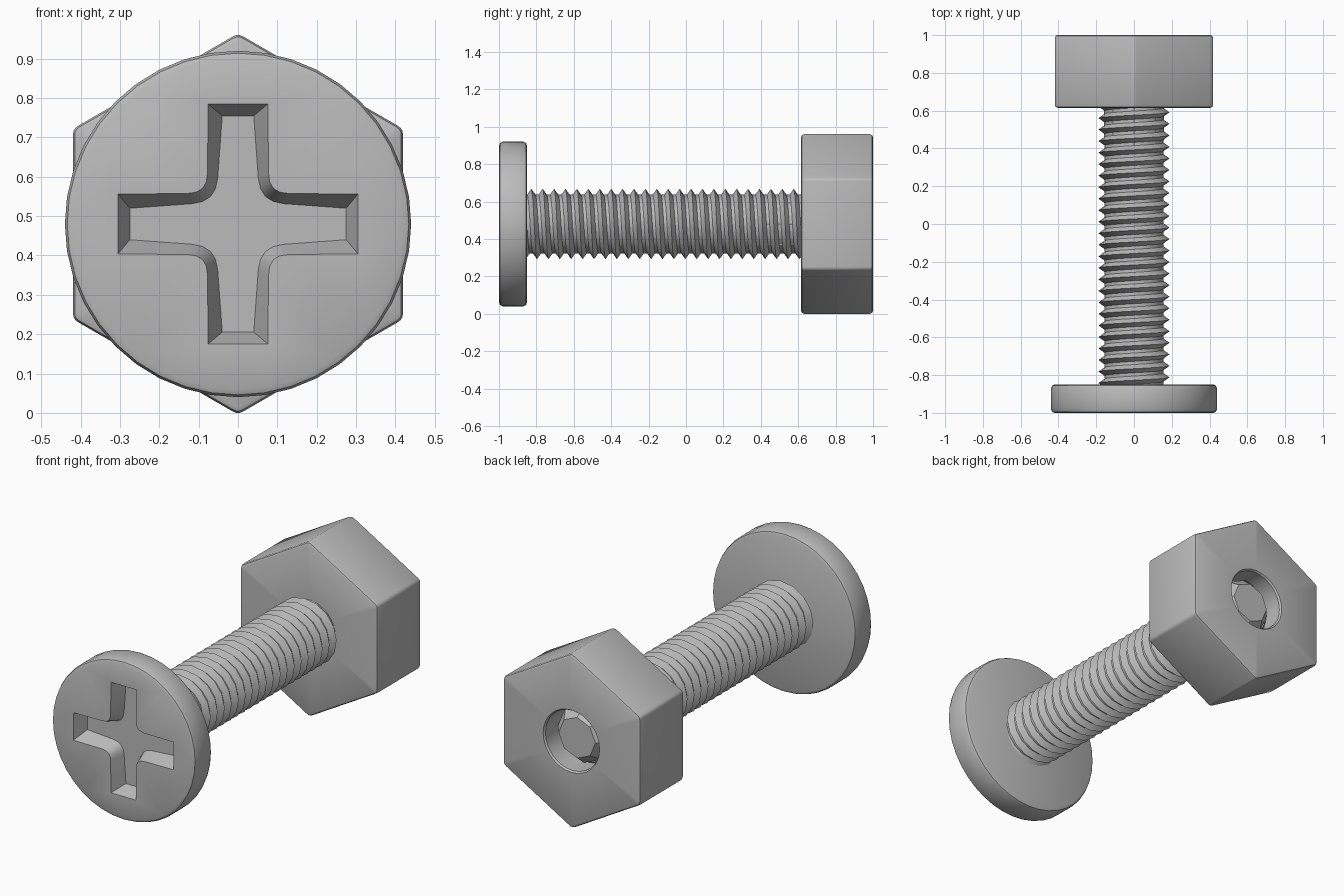
import bpy
import bmesh
from math import sin, cos, pi
from mathutils import Vector

AXIS_Z = 0.48

cube = bpy.data.objects.get("Cube")
if cube:
    bpy.data.objects.remove(cube)

steel = bpy.data.materials.new("grey steel")
steel.use_nodes = True
GREY = (0.5, 0.5, 0.5, 1)
steel.diffuse_color = GREY
steel.node_tree.nodes["Principled BSDF"].inputs["Base Color"].default_value = GREY


def polygon(radius, sides):
    """Regular outline with its first corner at the top."""
    return [Vector((sin(2 * pi * i / sides), cos(2 * pi * i / sides))) * radius
            for i in range(sides)]


def rounded(corners, cuts, steps=4):
    """Round each corner of an outline; a cut of zero keeps it sharp."""
    out = []
    for i, p in enumerate(corners):
        cut = cuts[i % len(cuts)]
        if not cut:
            out.append(p)
            continue
        a = p + (corners[i - 1] - p).normalized() * cut
        b = p + (corners[(i + 1) % len(corners)] - p).normalized() * cut
        for k in range(steps + 1):
            t = k / steps
            out.append(a * (1 - t) ** 2 + p * 2 * t * (1 - t) + b * t ** 2)
    return out


def ring(bm, outline, y):
    return [bm.verts.new((p.x, y, p.y + AXIS_Z)) for p in outline]


def bridge(bm, rings):
    for a, b in zip(rings, rings[1:]):
        n = len(a)
        for i in range(n):
            j = (i + 1) % n
            bm.faces.new((a[i], a[j], b[j], b[i]))


def fill_between(bm, outer, inner):
    """Flat face with a hole."""
    edges = []
    for loop in (outer, inner):
        for i, v in enumerate(loop):
            pair = (loop[i - 1], v)
            edges.append(bm.edges.get(pair) or bm.edges.new(pair))
    bmesh.ops.triangle_fill(bm, edges=edges, use_beauty=True, use_dissolve=False)


def finish(bm, name, recalc=True):
    if recalc:
        bmesh.ops.recalc_face_normals(bm, faces=bm.faces[:])
    mesh = bpy.data.meshes.new(name)
    bm.to_mesh(mesh)
    bm.free()
    mesh.materials.append(steel)
    obj = bpy.data.objects.new(name, mesh)
    bpy.context.collection.objects.link(obj)
    bpy.ops.object.select_all(action='DESELECT')
    obj.select_set(True)
    bpy.context.view_layer.objects.active = obj
    bpy.ops.object.shade_smooth_by_angle(angle=pi / 6)
    return obj


def cross(end, inner, length, cut):
    """Plus-shaped outline with filleted inner corners."""
    corners = []
    for k in range(4):
        c, s = cos(k * pi / 2), sin(k * pi / 2)
        for u, v in ((-end, length), (end, length), (inner, inner)):
            corners.append(Vector((u * c + v * s, v * c - u * s)))
    return rounded(corners, (0, 0, cut))


# Screw head: rounded disc with a cross-shaped recess
bm = bmesh.new()
disc = [ring(bm, polygon(r, 40), y) for y, r in
        ((-1, 0.42), (-0.994, 0.434), (-0.98, 0.44),
         (-0.87, 0.44), (-0.856, 0.434), (-0.85, 0.42))]
bridge(bm, disc)
bm.faces.new(disc[-1])
slot = ring(bm, cross(0.076, 0.078, 0.305, 0.05), -1)
slot_floor = ring(bm, cross(0.04, 0.056, 0.275, 0.06), -0.92)
bridge(bm, [slot, slot_floor])
bm.faces.new(slot_floor)
fill_between(bm, disc[0], slot)
finish(bm, "screw_head")

# Hexagonal nut with softened edges and a through hole
bm = bmesh.new()
hexes = [ring(bm, rounded(polygon(r, 6), (0.014,), 3), y) for y, r in
         ((0.615, 0.468), (0.62, 0.479), (0.632, 0.484),
          (0.983, 0.484), (0.995, 0.479), (1, 0.468))]
bridge(bm, hexes)
hole = [ring(bm, polygon(r, 32), y) for y, r in
        ((0.615, 0.165), (0.99, 0.165), (1, 0.172))]
bridge(bm, hole)
fill_between(bm, hexes[0], hole[0])
fill_between(bm, hexes[-1], hole[-1])
finish(bm, "hex_nut")

# Shaft core with a faceted, tapered tip
bm = bmesh.new()
core = [ring(bm, polygon(r, 8), y) for y, r in
        ((-0.9, 0.15), (0.89, 0.16), (0.95, 0.112))]
bridge(bm, core)
bm.faces.new(core[0])
bm.faces.new(core[-1])
finish(bm, "shaft_core")

# Right-handed thread wound along the shaft
bm = bmesh.new()
PITCH, TURNS, SIDES = 0.061, 29, 16
section = ((0, 0.157), (0.36, 0.188), (0.72, 0.157))
rows = []
for i in range(TURNS * SIDES + 1):
    turn = i / SIDES
    a = 2 * pi * turn
    rows.append([bm.verts.new((r * sin(a), -0.91 + PITCH * (turn + f),
                               r * cos(a) + AXIS_Z)) for f, r in section])
for i in range(len(rows) - 1):
    p, q = rows[i], rows[i + 1]
    for k in range(2):
        bm.faces.new((p[k], q[k], q[k + 1], p[k + 1]))
    if i + SIDES + 1 < len(rows):
        bm.faces.new((p[2], q[2], rows[i + SIDES + 1][0], rows[i + SIDES][0]))
finish(bm, "screw_thread", recalc=False)
